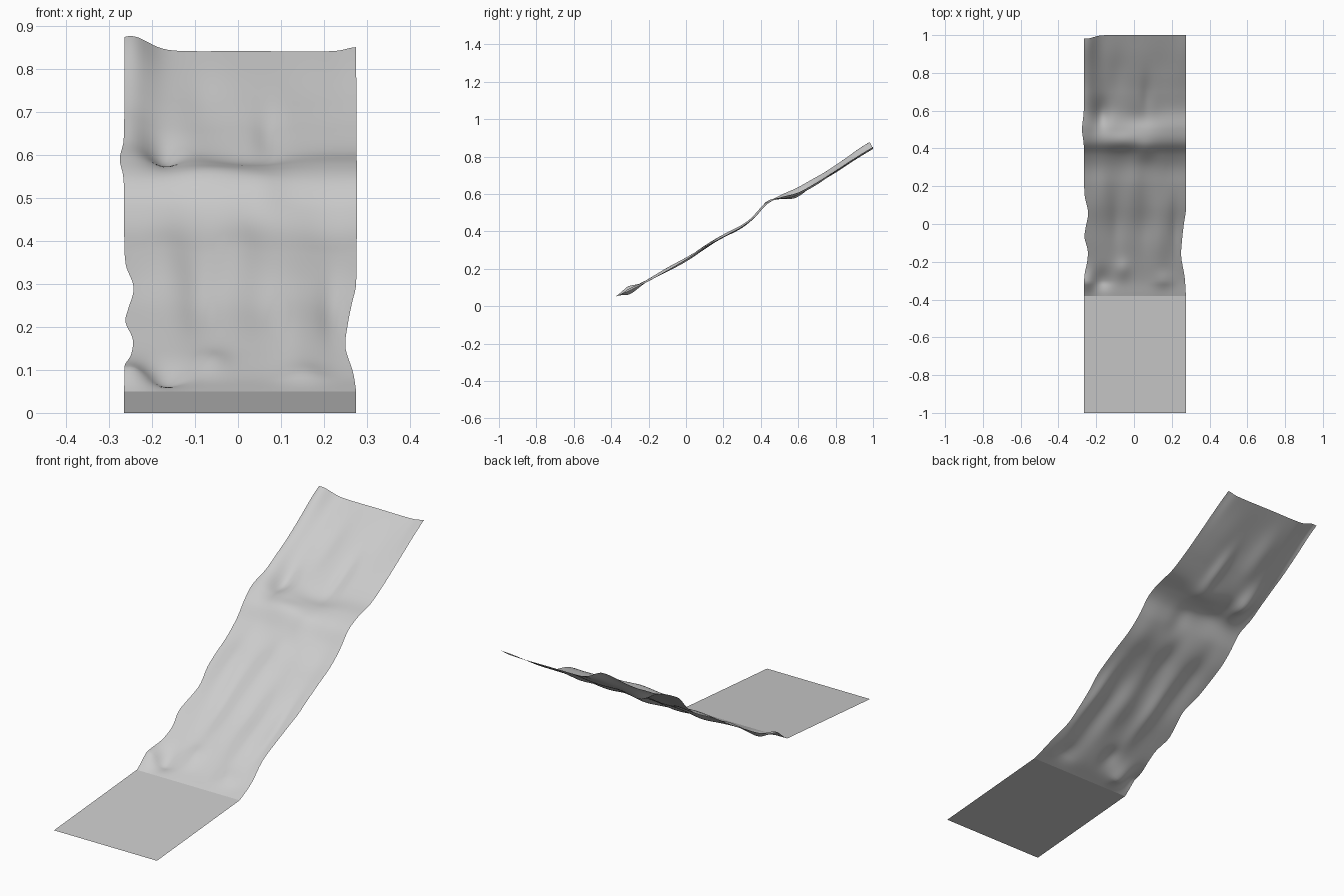
import bpy, math

def curve(pts, t):
    """Smooth Hermite curve through (t, value) pairs."""
    t = min(max(t, pts[0][0]), pts[-1][0])
    n = len(pts)
    def slope(i):
        a, b = pts[max(i - 1, 0)], pts[min(i + 1, n - 1)]
        return (b[1] - a[1]) / (b[0] - a[0])
    i = 0
    while i < n - 2 and t > pts[i + 1][0]:
        i += 1
    (t0, v0), (t1, v1) = pts[i], pts[i + 1]
    h = t1 - t0
    s = (t - t0) / h
    return ((2*s**3 - 3*s**2 + 1) * v0 + (s**3 - 2*s**2 + s) * h * slope(i)
            + (3*s**2 - 2*s**3) * v1 + (s**3 - s**2) * h * slope(i + 1))

def sheet(name, nx, ny, point):
    """Open grid surface from a function of u, v in 0..1."""
    verts = [point(i / nx, j / ny) for j in range(ny + 1) for i in range(nx + 1)]
    w = nx + 1
    faces = [(j*w + i, j*w + i + 1, (j+1)*w + i + 1, (j+1)*w + i)
             for j in range(ny) for i in range(nx)]
    me = bpy.data.meshes.new(name)
    me.from_pydata(verts, [], faces)
    ob = bpy.data.objects.new(name, me)
    bpy.context.collection.objects.link(ob)
    return ob

# Long section of the rock slope: (y, z)
PROFILE = [(-.38, .05), (-.3, .083), (-.2, .137), (-.1, .195), (0, .252), (.1, .315),
           (.2, .372), (.3, .427), (.37, .482), (.43, .545), (.5, .58), (.6, .608),
           (.7, .662), (.8, .724), (.9, .785), (1, .842)]
# Wavy side edges: (y, x)
LEFT = [(-.38, -.265), (-.27, -.262), (-.2, -.248), (-.14, -.245), (-.07, -.262),
        (-.02, -.256), (.06, -.243), (.15, -.261), (.3, -.265), (.42, -.266),
        (.5, -.275), (.6, -.266), (1, -.264)]
RIGHT = [(-.38, .275), (-.28, .268), (-.17, .25), (-.08, .255), (0, .264),
         (.08, .275), (1, .275)]
# Rock bumps and hollows: (x, y, x radius, y radius, height)
BUMPS = [(-.25, .95, .055, .3, .036), (-.17, .58, .04, .08, -.025),
         (-.26, .62, .05, .12, .02), (-.25, -.32, .05, .07, .03),
         (-.17, -.3, .05, .06, -.02), (-.07, .43, .09, .05, .014),
         (.06, .39, .05, .05, .012), (.03, .55, .1, .06, -.014),
         (.07, .68, .03, .10, -.012), (-.09, .02, .04, .16, -.014),
         (-.17, .18, .05, .16, .012), (.0, .22, .05, .14, .012),
         (.06, .0, .05, .13, -.010), (-.06, -.24, .04, .05, .012),
         (.13, -.1, .05, .2, .012), (.22, -.02, .03, .15, -.014),
         (.21, .3, .06, .12, -.008), (.15, .85, .08, .12, -.006),
         (-.08, .8, .05, .12, -.010), (.16, -.3, .05, .05, .010)]

def slope_point(u, v):
    y = -.38 + 1.38 * v
    x0, x1 = curve(LEFT, y), curve(RIGHT, y)
    x = x0 + (x1 - x0) * u
    z = curve(PROFILE, y)
    fade = min(1, v / .05)
    for bx, by, rx, ry, h in BUMPS:
        z += fade * h * math.exp(-((x - bx) / rx)**2 - ((y - by) / ry)**2)
    # raised lip at the far right corner, trimmed far left corner
    z += .009 * math.exp(-((x - .275) / .03)**2 - ((y - 1) / .15)**2)
    y -= .018 * math.exp(-((x + .25) / .05)**2 - ((y - 1) / .1)**2)
    return x, y, z

slope = sheet("rock_slope", 48, 120, slope_point)
slope.data.polygons.foreach_set("use_smooth", [True] * len(slope.data.polygons))

# Nearly level apron in front of the slope
sheet("flat_apron", 1, 1,
      lambda u, v: (-.265 + .54 * u, -1 + .62 * v, .05 * v))
